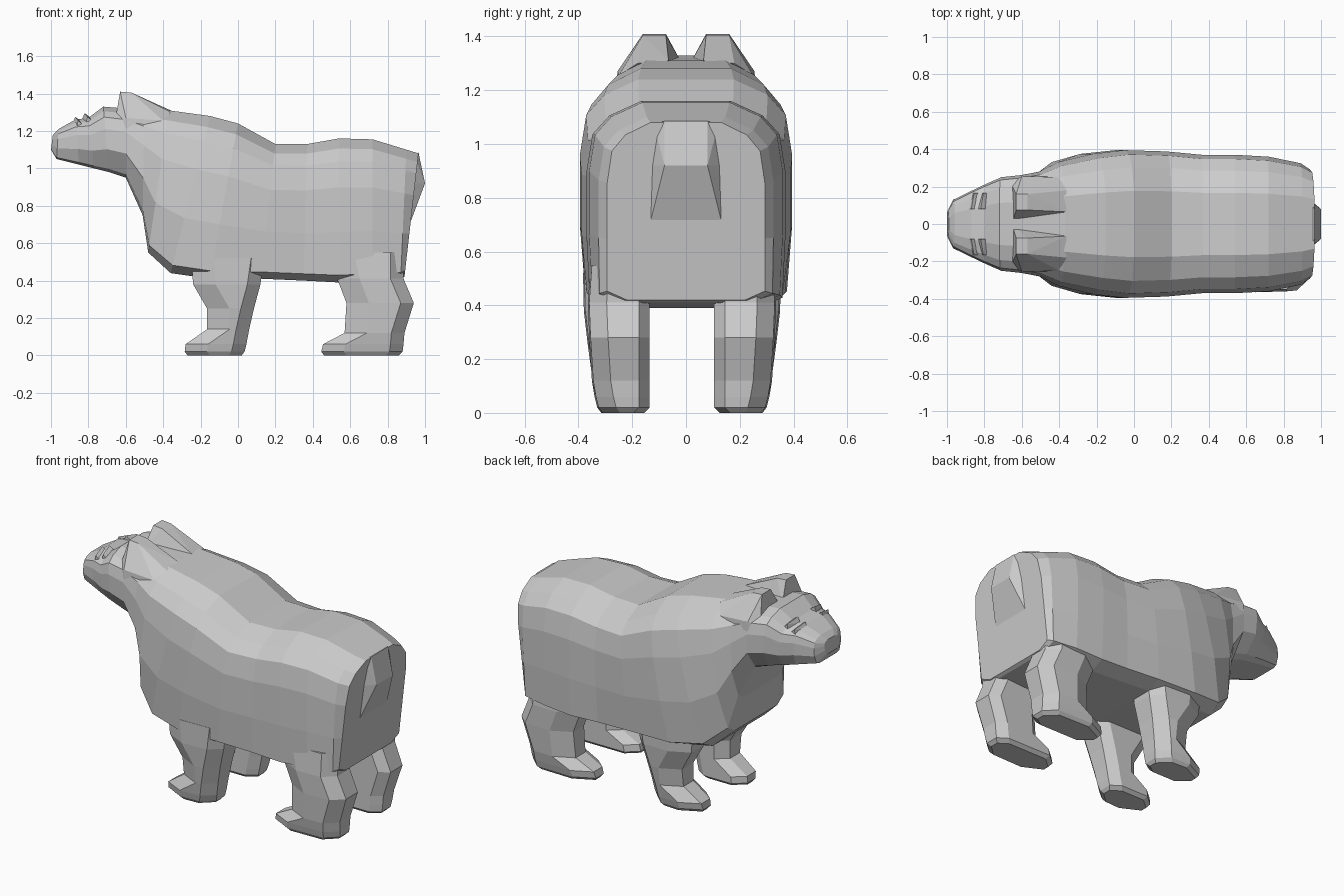
import bpy, bmesh

def finish(bm, name):
    bmesh.ops.recalc_face_normals(bm, faces=bm.faces)
    me = bpy.data.meshes.new(name)
    bm.to_mesh(me)
    bm.free()
    ob = bpy.data.objects.new(name, me)
    bpy.context.collection.objects.link(ob)
    return ob

def loft(name, rings):
    bm = bmesh.new()
    loops = [[bm.verts.new(p) for p in r] for r in rings]
    for a, b in zip(loops, loops[1:]):
        n = len(a)
        for i in range(n):
            j = (i + 1) % n
            bm.faces.new((a[i], a[j], b[j], b[i]))
    bm.faces.new(loops[0])
    bm.faces.new(loops[-1])
    return finish(bm, name)

def hull(name, pts):
    bm = bmesh.new()
    vs = [bm.verts.new(p) for p in pts]
    bmesh.ops.convex_hull(bm, input=vs)
    bmesh.ops.delete(bm, geom=[v for v in bm.verts if not v.link_faces], context='VERTS')
    return finish(bm, name)

# Torso, neck and head: slanted rings (top x, top z, bottom x, bottom z, half width, belly width factor)
BODY = [
    (-0.99, 1.18, -1.00, 1.10, .07, .90),
    (-0.96, 1.21, -0.97, 1.05, .13, .85),
    (-0.87, 1.26, -0.85, 1.02, .18, .80),
    (-0.80, 1.27, -0.77, 1.00, .215, .76),
    (-0.72, 1.33, -0.69, 0.98, .25, .72),
    (-0.60, 1.32, -0.60, 0.95, .262, .70),
    (-0.50, 1.315, -0.51, 0.75, .28, .78),
    (-0.37, 1.31, -0.48, 0.55, .33, .82),
    (-0.15, 1.28, -0.36, 0.44, .375, .90),
    (0.00, 1.24, -0.15, 0.41, .395, .95),
    (0.20, 1.13, 0.12, 0.41, .388, .95),
    (0.37, 1.13, 0.35, 0.40, .37, .97),
    (0.54, 1.16, 0.54, 0.39, .37, .97),
    (0.72, 1.155, 0.72, 0.40, .36, .97),
    (0.90, 1.10, 0.87, 0.41, .325, .99),
    (0.965, 1.08, 0.89, 0.42, .293, 1.0),
]

def body_ring(xt, zt, xb, zb, w, k):
    half = [(.45, 1), (.77, .93), (.94, .84), (1, .66), (1, .35), (k, .05), (k * .75, 0)]
    prof = half + [(-y, t) for y, t in reversed(half)]
    return [(xb + (xt - xb) * t, y * w, zb + (zt - zb) * t) for y, t in prof]

loft("body", [body_ring(*s) for s in BODY])

# Legs: horizontal chamfered rings (z, front x, back x, inner y, outer y)
FRONT = [(0.0, -.27, .02, .14, .30), (.02, -.285, .035, .12, .315), (.06, -.28, .045, .12, .325),
         (.14, -.165, .06, .12, .335), (.25, -.165, .085, .12, .35), (.38, -.24, .12, .12, .365),
         (.52, -.25, .14, .13, .368)]
HIND = [(0.0, .46, .86, .14, .30), (.02, .445, .88, .12, .315), (.06, .455, .885, .12, .325),
        (.12, .57, .89, .12, .335), (.28, .58, .94, .12, .345), (.41, .53, .885, .12, .35),
        (.55, .50, .885, .13, .34)]

def leg_ring(z, x0, x1, y0, y1, s):
    pts = [(x0, y0 + .06), (x0 + .07, y0), (x1 - .06, y0), (x1, y0 + .04),
           (x1, y1 - .07), (x1 - .07, y1 - .005), (x0 + .12, y1), (x0, y1 - .06)]
    return [(x, s * y - .015, z) for x, y in pts]

for side, s in (("left", -1), ("right", 1)):
    loft("front_leg_" + side, [leg_ring(*r, s) for r in FRONT])
    loft("hind_leg_" + side, [leg_ring(*r, s) for r in HIND])
    # Ears sloping back into the neck
    ear = [(-.63, .075, 1.41), (-.57, .075, 1.405), (-.63, .16, 1.41), (-.57, .16, 1.405),
           (-.65, .01, 1.29), (-.66, .22, 1.24), (-.36, .065, 1.31), (-.36, .18, 1.30),
           (-.40, .25, 1.255), (-.6, .255, 1.27), (-.6, .26, 1.18)]
    hull("ear_" + side, [(x, s * y, z) for x, y, z in ear])
    # Eyelids: two small wedges with a gap
    for name, dx, dz in (("lower_lid", -.035, 0), ("upper_lid", .015, .02)):
        lid = [(-.85, .08, 1.24), (-.835, .08, 1.275), (-.80, .08, 1.25),
               (-.83, .165, 1.20), (-.82, .165, 1.255), (-.78, .165, 1.22)]
        hull(name + "_" + side, [(x + dx, s * y, z + dz) for x, y, z in lid])

# Short tail wedge on the rump
hull("tail", [(x, s * y, z) for s in (-1, 1) for x, y, z in
              ((.94, .12, 1.075), (.965, .08, 1.085), (1.0, .08, .92), (.94, .13, .92),
               (.955, .09, .80), (.91, .14, .68))])
